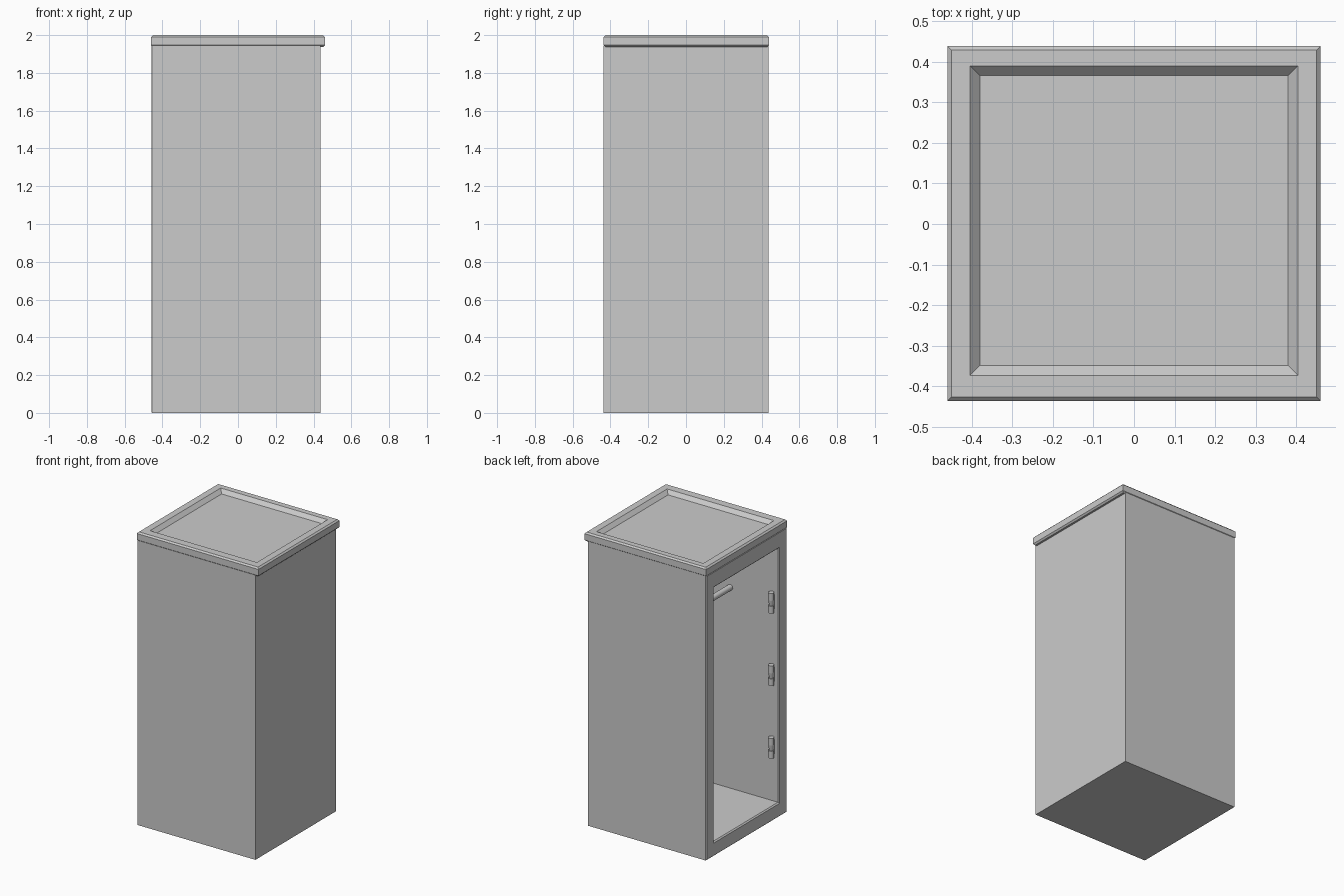
import bpy, bmesh
from mathutils import Matrix, Vector

if "Cube" in bpy.data.objects:
    bpy.data.objects.remove(bpy.data.objects["Cube"], do_unlink=True)

grey = bpy.data.materials.new("light_grey")
grey.use_nodes = True
colour = (0.6, 0.6, 0.6, 1)
grey.diffuse_color = colour
grey.node_tree.nodes["Principled BSDF"].inputs["Base Color"].default_value = colour


def finish(name, bm):
    bmesh.ops.recalc_face_normals(bm, faces=bm.faces)
    mesh = bpy.data.meshes.new(name)
    bm.to_mesh(mesh)
    bm.free()
    mesh.materials.append(grey)
    obj = bpy.data.objects.new(name, mesh)
    bpy.context.collection.objects.link(obj)
    return obj


def add_box(bm, low, high):
    low, high = Vector(low), Vector(high)
    matrix = Matrix.Translation((low + high) / 2) @ Matrix.Diagonal((*(high - low), 1))
    bmesh.ops.create_cube(bm, size=1, matrix=matrix)


def facing(bm, direction):
    bm.normal_update()
    return max(bm.faces, key=lambda f: (f.normal.dot(Vector(direction)) > 0.9, f.calc_area()))


def inset(bm, face, thickness, depth=0):
    bmesh.ops.inset_individual(bm, faces=[face], thickness=thickness, depth=depth,
                               use_even_offset=True)


def add_cylinder(bm, centre, radius, length, tilt=Matrix.Identity(4), top=None):
    bmesh.ops.create_cone(bm, cap_ends=True, segments=16, radius1=radius,
                          radius2=radius if top is None else top, depth=length,
                          matrix=Matrix.Translation(centre) @ tilt)


def smooth(obj):
    bpy.ops.object.select_all(action="DESELECT")
    obj.select_set(True)
    bpy.context.view_layer.objects.active = obj
    bpy.ops.object.shade_smooth_by_angle()


# Cabinet body: chamfered frame around a hollow with an eased inner edge
bm = bmesh.new()
add_box(bm, (-0.454, -0.436, 0), (0.437, 0.436, 1.945))
opening = facing(bm, (-1, 0, 0))
inset(bm, opening, 0.005, 0.005)
inset(bm, opening, 0.075)
for v in opening.verts:
    v.co.z = 0.09 if v.co.z < 1 else 1.84
inset(bm, opening, 0.008, -0.008)
cavity = bmesh.ops.extrude_discrete_faces(bm, faces=[opening])["faces"][0]
for v in cavity.verts:
    v.co.x = 0.348
finish("cabinet_body", bm)

# Lid slab with chamfered rim and a sunken panel
bm = bmesh.new()
add_box(bm, (-0.46, -0.436, 1.937), (0.46, 0.439, 2))
rim = [e for e in bm.edges if abs(e.verts[0].co.z - e.verts[1].co.z) < 0.001]
bmesh.ops.bevel(bm, geom=rim, offset=0.01, segments=1, affect="EDGES")
panel = facing(bm, (0, 0, 1))
inset(bm, panel, 0.046)
for v in panel.verts:
    v.co.y += 0.007
inset(bm, panel, 0.024, -0.025)
finish("lid", bm)

# Hanging rail across the inside
bm = bmesh.new()
add_cylinder(bm, (-0.09, 0, 1.47), 0.02, 0.7, Matrix.Rotation(1.5708, 4, "X"))
smooth(finish("hanging_rail", bm))

# Hinges down one side of the opening
for label, z in (("lower", 0.472), ("middle", 0.967), ("upper", 1.462)):
    bm = bmesh.new()
    x, y = -0.415, -0.327
    add_cylinder(bm, (x, y, z + 0.044), 0.019, 0.05)
    add_cylinder(bm, (x, y, z), 0.013, 0.04, top=0.019)
    add_cylinder(bm, (x, y, z - 0.044), 0.019, 0.05)
    add_box(bm, (x - 0.012, -0.352, z - 0.05), (x + 0.012, y, z + 0.05))
    smooth(finish(label + "_hinge", bm))
